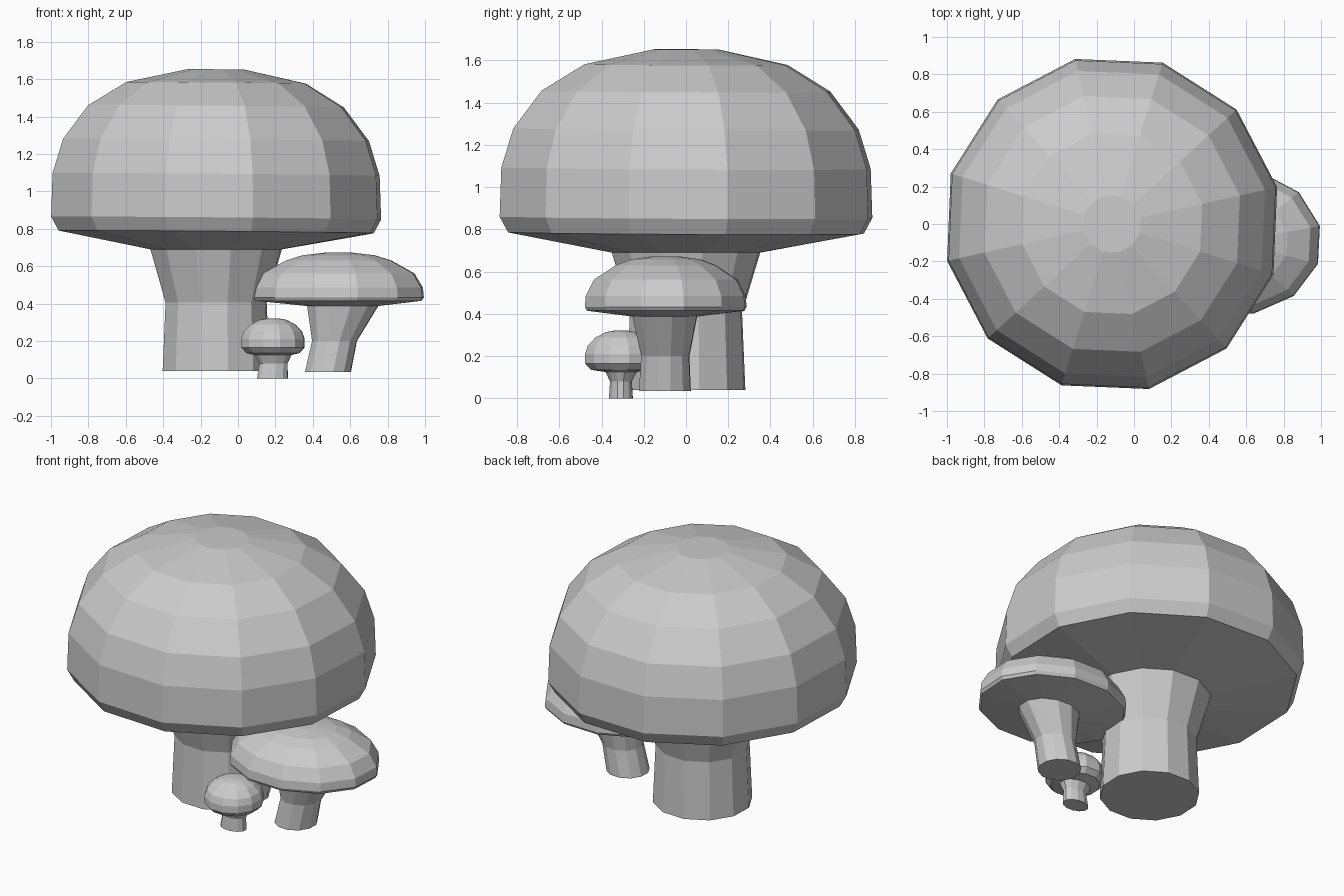
import bpy, bmesh, math

SIDES = 12
PHASE = math.radians(12.6)


def mushroom(name, stem, cap, centre, squash=1.0, tilt=(0, 0)):
    """stem rings: (z, rx, ry, cx, cy); cap rings: (z, r) around centre."""
    cx, cy = centre
    rings = [(s, False) for s in stem]
    rings += [((z, r, r * squash, cx, cy), True) for z, r in cap]
    bm = bmesh.new()
    loops = []
    for (z, rx, ry, ox, oy), is_cap in rings:
        loop = []
        for i in range(SIDES):
            a = PHASE + 2 * math.pi * i / SIDES
            x, y = ox + rx * math.cos(a), oy + ry * math.sin(a)
            dz = tilt[0] * (x - cx) + tilt[1] * (y - cy) if is_cap else 0
            loop.append(bm.verts.new((x, y, z + dz)))
        loops.append(loop)
    for lo, hi in zip(loops, loops[1:]):
        for i in range(SIDES):
            j = (i + 1) % SIDES
            bm.faces.new((lo[i], lo[j], hi[j], hi[i]))
    bm.faces.new(loops[0][::-1])
    bm.faces.new(loops[-1])
    me = bpy.data.meshes.new(name)
    bm.to_mesh(me)
    bm.free()
    ob = bpy.data.objects.new(name, me)
    bpy.context.collection.objects.link(ob)
    return ob


# Large mushroom
mushroom(
    "large_mushroom",
    [(0.04, 0.293, 0.288, -0.117, 0), (0.405, 0.277, 0.272, -0.117, 0),
     (0.69, 0.36, 0.36, -0.117, 0)],
    [(0.783, 0.863), (0.857, 0.904), (1.09, 0.896), (1.275, 0.838),
     (1.455, 0.70), (1.58, 0.493), (1.652, 0.157)],
    (-0.117, 0), tilt=(-0.008, -0.005))

# Medium mushroom with leaning stem
mushroom(
    "medium_mushroom",
    [(0.035, 0.126, 0.126, 0.481, -0.10), (0.20, 0.123, 0.117, 0.516, -0.098),
     (0.387, 0.195, 0.157, 0.56, -0.10)],
    [(0.415, 0.455), (0.433, 0.467), (0.485, 0.462), (0.562, 0.415),
     (0.63, 0.29), (0.658, 0.20), (0.672, 0.08)],
    (0.538, -0.096), squash=0.84)

# Small mushroom
mushroom(
    "small_mushroom",
    [(0.0, 0.085, 0.058, 0.184, -0.308), (0.08, 0.077, 0.053, 0.19, -0.308),
     (0.125, 0.10, 0.075, 0.188, -0.308)],
    [(0.135, 0.145), (0.165, 0.174), (0.21, 0.174), (0.25, 0.160),
     (0.287, 0.125), (0.313, 0.075), (0.321, 0.03)],
    (0.187, -0.308))
